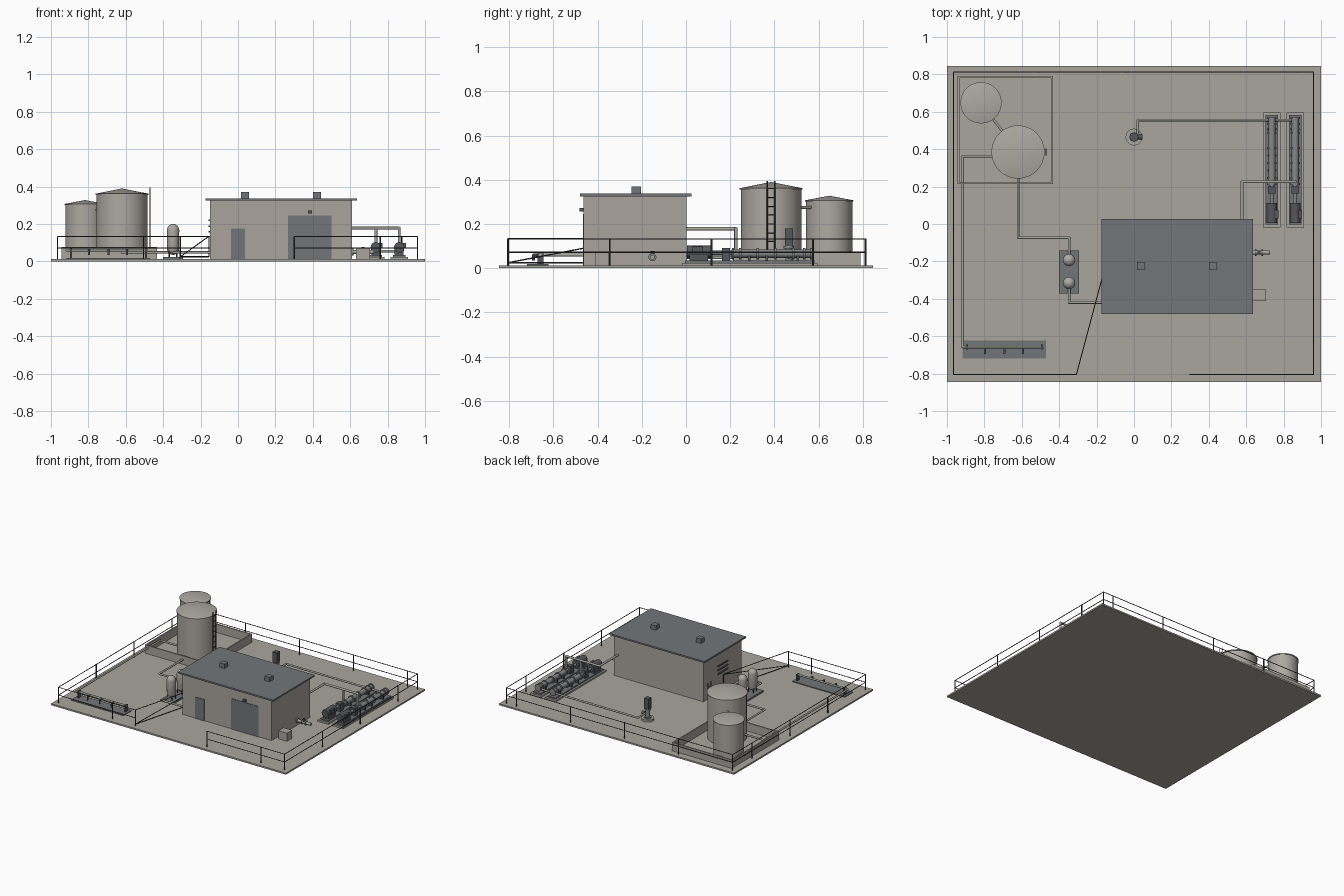
import bpy, bmesh, math
from mathutils import Vector, Matrix

if "Cube" in bpy.data.objects:
    bpy.data.objects.remove(bpy.data.objects["Cube"])


def material(name, col):
    m = bpy.data.materials.new(name)
    m.diffuse_color = (*col, 1)
    m.use_nodes = True
    m.node_tree.nodes["Principled BSDF"].inputs["Base Color"].default_value = m.diffuse_color
    return m


CONCRETE = material("concrete", (0.40, 0.38, 0.34))
WALL = material("wall_panel", (0.40, 0.37, 0.335))
TANK = material("tank_steel", (0.42, 0.395, 0.36))
PIPE = material("pipe_grey", (0.38, 0.38, 0.33))
ROOF = material("roof_grey", (0.17, 0.18, 0.19))
PUMP = material("pump_grey", (0.24, 0.245, 0.25))
MOTOR = material("motor_dark", (0.09, 0.095, 0.105))
RAIL = material("rail_dark", (0.05, 0.05, 0.05))
G = 0.012  # top of the slab


def finish(name, bm, mat):
    me = bpy.data.meshes.new(name)
    bm.to_mesh(me)
    bm.free()
    me.materials.append(mat)
    ob = bpy.data.objects.new(name, me)
    bpy.context.collection.objects.link(ob)
    return ob


def boxes(name, mat, *bounds):
    """Each item: (x0, x1, y0, y1, z0, z1)."""
    bm = bmesh.new()
    for x0, x1, y0, y1, z0, z1 in bounds:
        m = Matrix.Translation(((x0 + x1) / 2, (y0 + y1) / 2, (z0 + z1) / 2))
        m = m @ Matrix.Diagonal((x1 - x0, y1 - y0, z1 - z0, 1))
        bmesh.ops.create_cube(bm, size=1, matrix=m)
    return finish(name, bm, mat)


def add_rod(bm, a, b, r, sides):
    a, b = Vector(a), Vector(b)
    d = b - a
    m = Matrix.Translation((a + b) / 2) @ d.to_track_quat('Z', 'Y').to_matrix().to_4x4()
    bmesh.ops.create_cone(bm, cap_ends=True, segments=sides, radius1=r, radius2=r,
                          depth=d.length, matrix=m)


def rods(name, mat, r, *paths, sides=10, joints=False):
    """Round bars along each path of points, with ball elbows if asked."""
    bm = bmesh.new()
    for p in paths:
        for a, b in zip(p, p[1:]):
            add_rod(bm, a, b, r, sides)
        if joints:
            for q in p[1:-1]:
                bmesh.ops.create_uvsphere(bm, u_segments=sides, v_segments=6, radius=r,
                                          matrix=Matrix.Translation(q))
    return finish(name, bm, mat)


def lathe(name, mat, cx, cy, profile, n=40):
    """Spin a (radius, z) profile about a vertical axis."""
    bm = bmesh.new()
    vs = [bm.verts.new((r, 0, z)) for r, z in profile]
    es = [bm.edges.new(e) for e in zip(vs, vs[1:])]
    bmesh.ops.spin(bm, geom=vs + es, cent=(0, 0, 0), axis=(0, 0, 1), angle=math.tau, steps=n)
    bmesh.ops.remove_doubles(bm, verts=bm.verts, dist=1e-5)
    bmesh.ops.recalc_face_normals(bm, faces=bm.faces)
    bmesh.ops.translate(bm, verts=bm.verts, vec=(cx, cy, 0))
    return finish(name, bm, mat)


# Ground slab
boxes("slab", CONCRETE, (-1, 1, -0.845, 0.845, 0, G))

# Building with flat roof, vents, doors, lamp and louvres
boxes("building_walls", WALL, (-0.15, 0.61, -0.463, 0.003, G, 0.325))
boxes("roof", ROOF, (-0.175, 0.635, -0.48, 0.026, 0.325, 0.337))
boxes("roof_vents", ROOF, *[(x, x + 0.043, -0.247, -0.204, 0.337, 0.37) for x in (0.016, 0.4)])
boxes("doors", ROOF, (-0.037, 0.037, -0.467, -0.462, G, 0.176),
      (0.267, 0.5, -0.467, -0.462, G, 0.246))
boxes("door_lamp", MOTOR, (0.375, 0.395, -0.482, -0.463, 0.257, 0.272))
boxes("wall_louvres", MOTOR,
      *[(-0.158, -0.15, -0.29, -0.17, z, z + 0.008) for z in (0.155, 0.185, 0.215)])

# Cabinet and outlet pipe on the right wall
boxes("cabinet", WALL, (0.632, 0.705, -0.412, -0.35, G, 0.075))
rods("outlet_pipe", PIPE, 0.011, [(0.6, -0.152, 0.05), (0.728, -0.152, 0.05)], sides=16)
rods("outlet_flanges", PUMP, 0.018,
     *[[(x, -0.152, 0.05), (x + 0.008, -0.152, 0.05)] for x in (0.61, 0.648, 0.682)], sides=16)
rods("outlet_valve", MOTOR, 0.009, [(0.669, -0.152, 0.05), (0.669, -0.152, 0.078)])

# Perimeter railing: two rails, posts every 0.46
L, R, F, B = -0.965, 0.96, -0.805, 0.812
rails, posts = [], []
for a, b in (((L, F), (L, B)), ((R, F), (R, B)), ((L, B), (R, B)),
             ((L, F), (-0.31, F)), ((0.30, F), (R, F))):
    a, b = Vector(a), Vector(b)
    d = b - a
    rails += [[(*a, z), (*b, z)] for z in (0.072, 0.132)]
    spots = [a + d.normalized() * 0.46 * i for i in range(int(d.length / 0.46) + 1)] + [b]
    posts += [[(*p, G), (*p, 0.134)] for p in spots]
rods("fence_rails", RAIL, 0.0028, *rails, sides=6)
rods("fence_posts", RAIL, 0.004, *posts, sides=6)

# Open gate leaf with a diagonal brace
h, e = (-0.308, F), (-0.156, -0.235)
rods("gate", RAIL, 0.003,
     [(*h, 0.025), (*e, 0.025), (*e, 0.134), (*h, 0.134), (*h, 0.025), (*e, 0.134)], sides=6)

# Containment wall round the tanks
x0, x1, y0, y1, t = -0.943, -0.433, 0.213, 0.79, 0.01
boxes("containment_wall", CONCRETE,
      (x0, x1, y0, y0 + t, G, 0.076), (x0, x1, y1 - t, y1, G, 0.076),
      (x0, x0 + t, y0 + t, y1 - t, G, 0.076), (x1 - t, x1, y0 + t, y1 - t, G, 0.076))


# Storage tanks with shallow cone roofs
def tank(name, x, y, r, wall, top):
    lathe(name, TANK, x, y, [(0, G), (r, G), (r, wall - 0.006), (r + 0.005, wall - 0.006),
                             (r + 0.005, wall), (0, top)], 48)


tank("large_tank", -0.62, 0.385, 0.137, 0.362, 0.39)
tank("small_tank", -0.818, 0.648, 0.105, 0.307, 0.328)
rods("tank_link_pipe", PIPE, 0.007, [(-0.76, 0.57, 0.275), (-0.69, 0.478, 0.275)])

# Tank ladder
lx = -0.47
rods("ladder_rails", RAIL, 0.003, *[[(lx, y, G), (lx, y, 0.395)] for y in (0.368, 0.402)], sides=6)
rods("ladder_rungs", RAIL, 0.0025,
     *[[(lx, 0.368, 0.04 + 0.04 * i), (lx, 0.402, 0.04 + 0.04 * i)] for i in range(9)], sides=6)

# Filter vessels on their skid
boxes("vessel_skid", ROOF, (-0.4, -0.295, -0.372, -0.142, G, 0.024))
for i, y in enumerate((-0.193, -0.315)):
    r = 0.033
    dome = [(r * math.cos(a), 0.167 + r * math.sin(a)) for a in
            (k * math.pi / 12 for k in range(7))]
    base = [(r * math.cos(a), 0.068 + r * math.sin(a)) for a in
            (-k * math.pi / 12 for k in range(6, 0, -1))]
    lathe(f"filter_vessel_{i + 1}", TANK, -0.347, y, base + dome, 24)
rods("vessel_legs", RAIL, 0.004,
     *[[(-0.347 + sx * 0.02, y + sy * 0.02, 0.02), (-0.347 + sx * 0.02, y + sy * 0.02, 0.065)]
       for y in (-0.193, -0.315) for sx in (-1, 1) for sy in (-1, 1)], sides=6)

# Pipe runs
z = 0.048
rods("low_pipes", PIPE, 0.007,
     [(-0.62, 0.26, z), (-0.62, -0.073, z), (-0.347, -0.073, z), (-0.347, -0.2, z)],
     [(-0.347, -0.31, z), (-0.347, -0.42, z), (-0.14, -0.42, z)],
     [(-0.75, 0.362, 0.06), (-0.916, 0.362, 0.06), (-0.916, -0.658, 0.06), (-0.485, -0.658, 0.06)],
     [(0.02, 0.465, 0.055), (0.02, 0.556, 0.055), (0.862, 0.556, 0.055)], joints=True)
rods("high_discharge_pipes", PIPE, 0.008,
     [(0.578, 0.0, 0.178), (0.578, 0.226, 0.178), (0.862, 0.226, 0.178), (0.862, 0.226, 0.07)],
     [(0.737, 0.226, 0.178), (0.737, 0.226, 0.07)], joints=True)

# Filling station with supports and three outlets
boxes("filling_plate", ROOF, (-0.916, -0.47, -0.72, -0.622, G, 0.018))
boxes("filling_supports", MOTOR,
      *[(x - 0.005, x + 0.005, -0.672, -0.644, 0.018, 0.068) for x in (-0.892, -0.492)])
rods("filling_outlets", MOTOR, 0.006,
     *[[(x, -0.658, 0.06), (x, -0.69, 0.06), (x, -0.69, 0.035)] for x in (-0.797, -0.693, -0.594)],
     joints=True)

# Well head pump
lathe("well_pad", CONCRETE, 0, 0.465, [(0, G), (0.045, G), (0.045, 0.028), (0, 0.028)], 24)
lathe("well_column", PUMP, 0, 0.465, [(0, 0.028), (0.026, 0.028), (0.026, 0.036), (0.016, 0.036),
                                      (0.016, 0.09), (0.024, 0.09), (0.024, 0.1), (0, 0.1)], 20)
boxes("well_motor", MOTOR, (-0.018, 0.018, 0.447, 0.483, 0.1, 0.18))
rods("well_valve", MOTOR, 0.013, [(0.024, 0.465, 0.055), (0.046, 0.465, 0.055)], sides=12)

# Two matching pump sets
for i, x in enumerate((0.737, 0.862)):
    n = f"_{i + 1}"
    boxes("pump_base" + n, CONCRETE, (x - 0.046, x + 0.046, -0.018, 0.595, G, 0.024))
    boxes("pump_frame" + n, ROOF, (x - 0.033, x + 0.033, -0.004, 0.582, 0.024, 0.034))
    rods("motor" + n, MOTOR, 0.028, [(x, 0.005, 0.075), (x, 0.112, 0.075)], sides=20)
    rods("motor_shaft" + n, PUMP, 0.01, [(x, 0.112, 0.07), (x, 0.22, 0.07)], sides=12)
    boxes("motor_details" + n, MOTOR, (x - 0.024, x + 0.024, 0.015, 0.1, 0.034, 0.06),
          (x + 0.018, x + 0.035, 0.03, 0.075, 0.07, 0.098))
    boxes("bearing_block" + n, MOTOR, (x - 0.02, x + 0.02, 0.162, 0.2, 0.034, 0.092))
    rods("pump_barrel" + n, PUMP, 0.019, [(x, 0.205, 0.066), (x, 0.57, 0.066)], sides=20)
    rods("barrel_flanges" + n, PUMP, 0.026,
         *[[(x, y, 0.066), (x, y + 0.01, 0.066)]
           for y in (0.208, 0.24, 0.32, 0.4, 0.48, 0.53, 0.562)], sides=20)
    boxes("barrel_supports" + n, MOTOR,
          *[(x - 0.024, x + 0.024, y, y + 0.012, 0.034, 0.06) for y in (0.28, 0.36, 0.5)])

# Smooth round parts, keep hard edges
for ob in bpy.context.scene.objects:
    ob.select_set(True)
    bpy.context.view_layer.objects.active = ob
bpy.ops.object.shade_smooth_by_angle(angle=math.radians(40))
